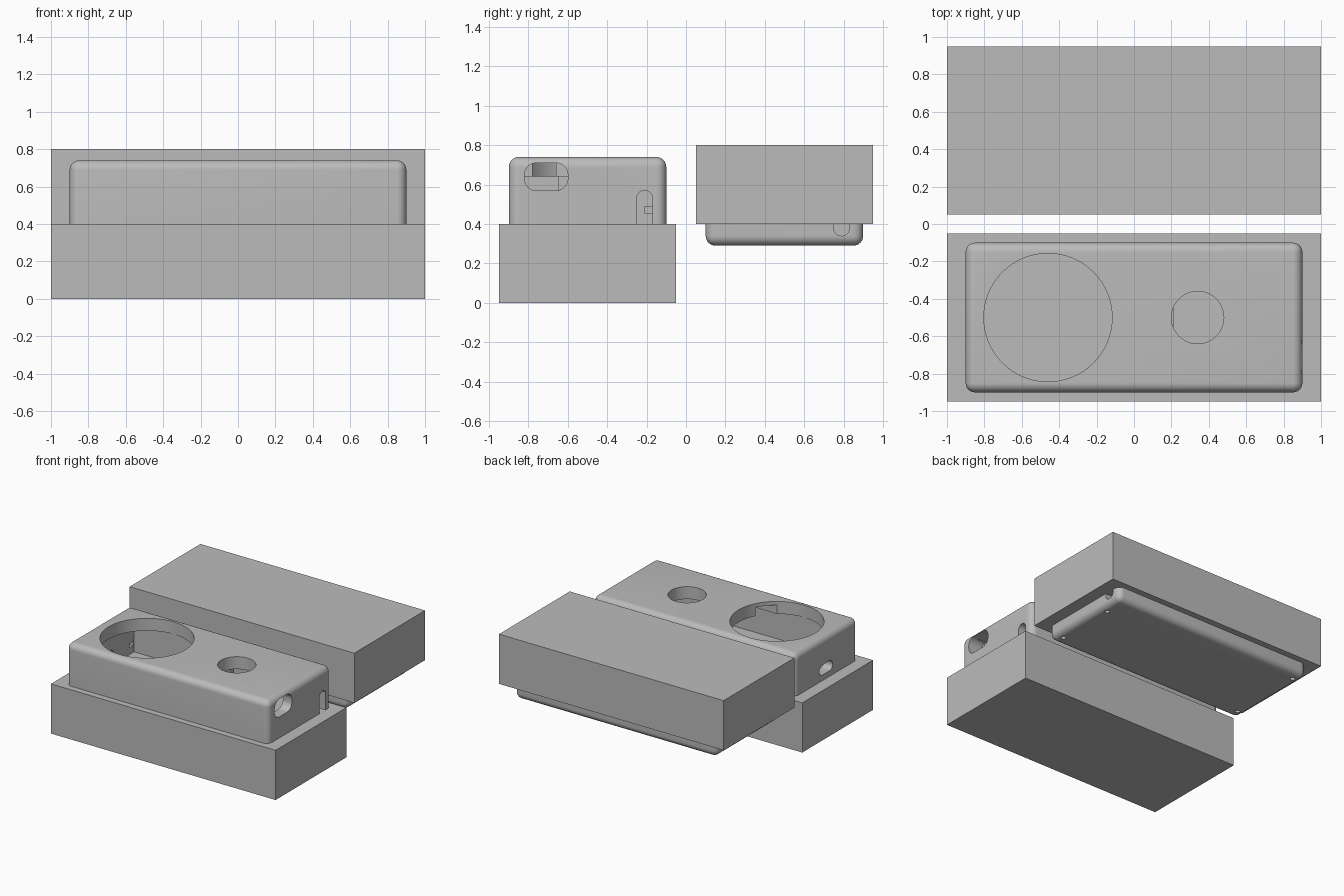
import bpy, bmesh
from mathutils import Vector, Matrix

cube = bpy.data.objects.get("Cube")
if cube:
    bpy.data.objects.remove(cube, do_unlink=True)

grey = bpy.data.materials.new("light_grey")
grey.use_nodes = True
colour = (0.5, 0.5, 0.5, 1)
grey.diffuse_color = colour
grey.node_tree.nodes["Principled BSDF"].inputs["Base Color"].default_value = colour


def finish(name, bm):
    mesh = bpy.data.meshes.new(name)
    bmesh.ops.recalc_face_normals(bm, faces=bm.faces)
    bm.to_mesh(mesh)
    bm.free()
    mesh.materials.append(grey)
    obj = bpy.data.objects.new(name, mesh)
    bpy.context.collection.objects.link(obj)
    return obj


def box(name, lo, hi, radius=0, rounded=None):
    """Box between two corners; edges picked by the rule are filleted."""
    lo, hi = Vector(lo), Vector(hi)
    bm = bmesh.new()
    bmesh.ops.create_cube(bm, size=1)
    for v in bm.verts:
        v.co = (lo + hi) / 2 + v.co * (hi - lo)
    if rounded:
        edges = [e for e in bm.edges if rounded(*[v.co for v in e.verts])]
        bmesh.ops.bevel(bm, geom=edges, offset=radius, segments=8,
                        profile=0.5, affect='EDGES')
    return finish(name, bm)


def cylinder(name, x, y, z0, z1, radius):
    bm = bmesh.new()
    bmesh.ops.create_cone(bm, cap_ends=True, segments=64, radius1=radius,
                          radius2=radius, depth=z1 - z0,
                          matrix=Matrix.Translation((x, y, (z0 + z1) / 2)))
    return finish(name, bm)


def along_x(a, b):
    return abs(a.x - b.x) > 0.01


def cut(target, cutters):
    bpy.context.view_layer.objects.active = target
    for cutter in cutters:
        mod = target.modifiers.new("cut", 'BOOLEAN')
        mod.operation = 'DIFFERENCE'
        mod.solver = 'EXACT'
        mod.object = cutter
        bpy.ops.object.modifier_apply(modifier=mod.name)
        bpy.data.objects.remove(cutter, do_unlink=True)


def smooth(obj):
    bpy.ops.object.select_all(action='DESELECT')
    obj.select_set(True)
    bpy.context.view_layer.objects.active = obj
    bpy.ops.object.shade_smooth_by_angle(angle=0.6)


# Two plain blocks
box("lower_block", (-1, -0.95, 0), (1, -0.05, 0.4))
box("upper_block", (-1, 0.05, 0.4), (1, 0.95, 0.8))

# Hollow case top, open at its base
case = box("case_shell", (-0.9, -0.9, 0.4), (0.9, -0.1, 0.74), 0.05,
           lambda a, b: max(a.z, b.z) > 0.5)
cut(case, [
    box("cavity", (-0.82, -0.85, 0.3), (0.82, -0.15, 0.64)),
    cylinder("large_opening", -0.46, -0.5, 0.5, 0.9, 0.343),
    cylinder("small_opening", 0.34, -0.5, 0.5, 0.9, 0.14),
    box("port", (0.78, -0.82, 0.57), (1, -0.6, 0.71), 0.06, along_x),
    box("channel", (-0.4, -0.78, 0.6), (0.85, -0.66, 0.71)),
    box("cable_slot", (0.78, -0.25, 0.3), (1, -0.17, 0.57), 0.0395, along_x),
    box("rear_port", (-1, -0.58, 0.445), (-0.78, -0.41, 0.525), 0.0395, along_x),
    box("inner_recess", (-0.86, -0.21, 0.455), (-0.8, -0.16, 0.49)),
])
smooth(case)

# Rib seen under the small opening
box("inner_rib", (0.17, -0.65, 0.4), (0.21, -0.35, 0.64))

# Lid with rounded lower rim, screw holes and cable notch
lid = box("lid", (-0.9, 0.1, 0.29), (0.9, 0.9, 0.4), 0.05,
          lambda a, b: min(a.z, b.z) < 0.35)
screws = [(0.845, 0.7), (0.845, 0.2), (-0.835, 0.82), (-0.835, 0.19)]
cut(lid, [cylinder("screw_hole", x, y, 0.2, 0.37, 0.018) for x, y in screws] + [
    box("cable_notch", (0.82, 0.75, 0.34), (1, 0.83, 0.5), 0.0395, along_x)])
smooth(lid)
